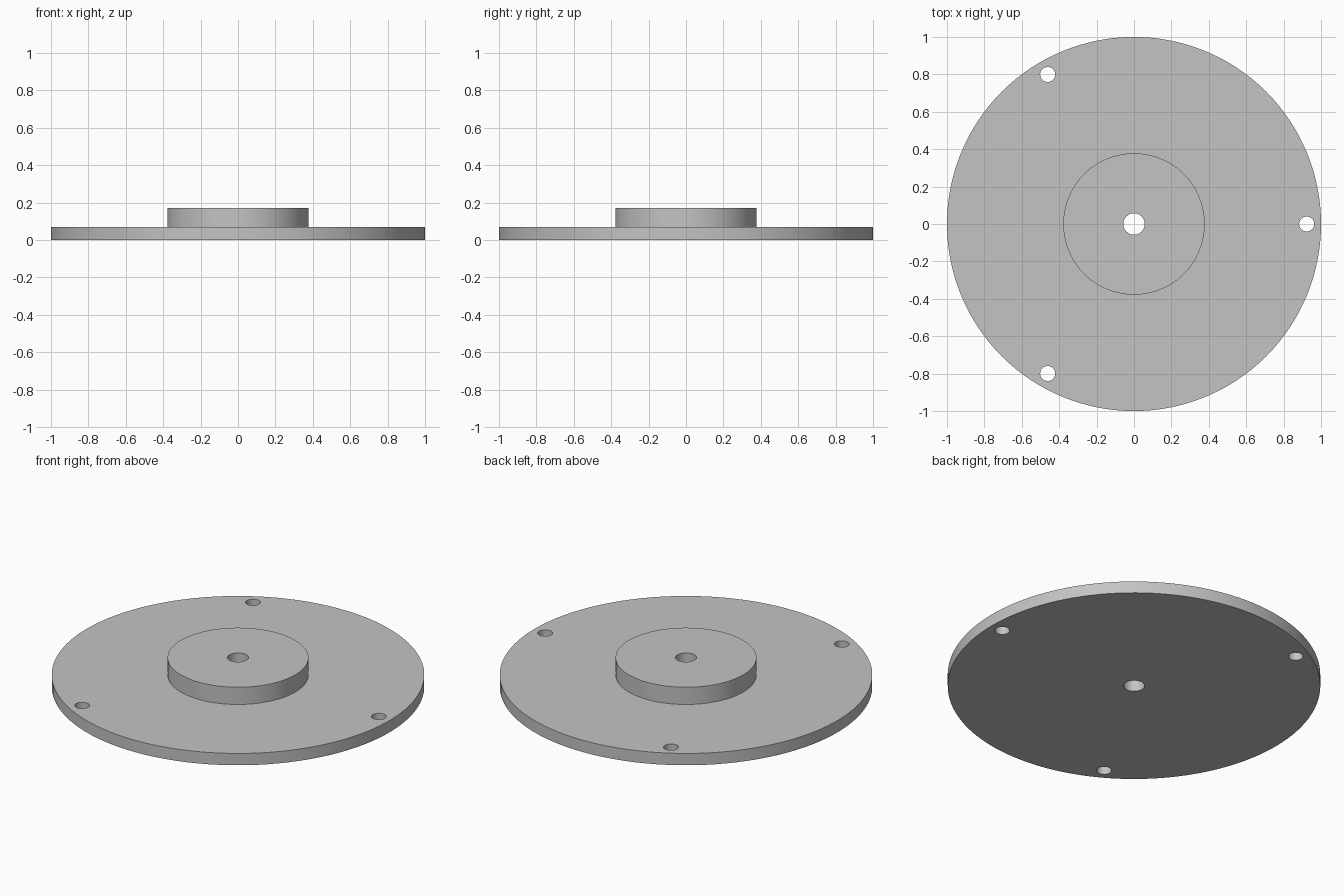
import bpy, bmesh, math
from mathutils import Matrix, Vector

default = bpy.data.objects.get("Cube")
if default:
    bpy.data.objects.remove(default, do_unlink=True)

FLANGE_R, FLANGE_TOP = 1.0, 0.07
HUB_R, HUB_TOP = 0.378, 0.172
BORE_R = 0.057
BOLT_R, BOLT_CIRCLE, BOLT_COUNT = 0.04, 0.923, 3

# Single flat colour
grey = bpy.data.materials.new("light_grey")
grey.use_nodes = True
colour = (0.55, 0.55, 0.55, 1)
grey.diffuse_color = colour
grey.node_tree.nodes["Principled BSDF"].inputs["Base Color"].default_value = colour


def make_object(name, bm):
    bmesh.ops.recalc_face_normals(bm, faces=bm.faces)
    mesh = bpy.data.meshes.new(name)
    bm.to_mesh(mesh)
    bm.free()
    mesh.materials.append(grey)
    obj = bpy.data.objects.new(name, mesh)
    bpy.context.collection.objects.link(obj)
    return obj


def turned_solid(name, profile, sides):
    """Stack rings of (radius, height), bridge them and cap both ends."""
    bm = bmesh.new()
    rings = []
    for radius, height in profile:
        angles = [math.tau * i / sides for i in range(sides)]
        rings.append([bm.verts.new((radius * math.cos(a), radius * math.sin(a), height))
                      for a in angles])
    for low, high in zip(rings, rings[1:]):
        for i in range(sides):
            j = (i + 1) % sides
            bm.faces.new((low[i], low[j], high[j], high[i]))
    bm.faces.new(rings[0])
    bm.faces.new(rings[-1])
    return make_object(name, bm)


# Flange and raised hub as one stepped disc
disc = turned_solid("flanged_hub", [(FLANGE_R, 0), (FLANGE_R, FLANGE_TOP),
                                    (HUB_R, FLANGE_TOP), (HUB_R, HUB_TOP)], 128)

# Centre bore and the ring of bolt holes
holes = [(Vector((0, 0, 0)), BORE_R)]
for k in range(BOLT_COUNT):
    a = math.tau * k / BOLT_COUNT
    holes.append((BOLT_CIRCLE * Vector((math.cos(a), math.sin(a), 0)), BOLT_R))
bm = bmesh.new()
for centre, radius in holes:
    bmesh.ops.create_cone(bm, cap_ends=True, segments=48, radius1=radius,
                          radius2=radius, depth=1, matrix=Matrix.Translation(centre))
cutter = make_object("hole_cutter", bm)
cutter.hide_render = True

cut = disc.modifiers.new("holes", 'BOOLEAN')
cut.operation = 'DIFFERENCE'
cut.solver = 'EXACT'
cut.object = cutter

bpy.ops.object.select_all(action='DESELECT')
bpy.context.view_layer.objects.active = disc
disc.select_set(True)
bpy.ops.object.modifier_apply(modifier=cut.name)
bpy.data.objects.remove(cutter, do_unlink=True)

# Smooth round walls, crisp rims
bpy.ops.object.shade_smooth_by_angle(angle=math.radians(30))
